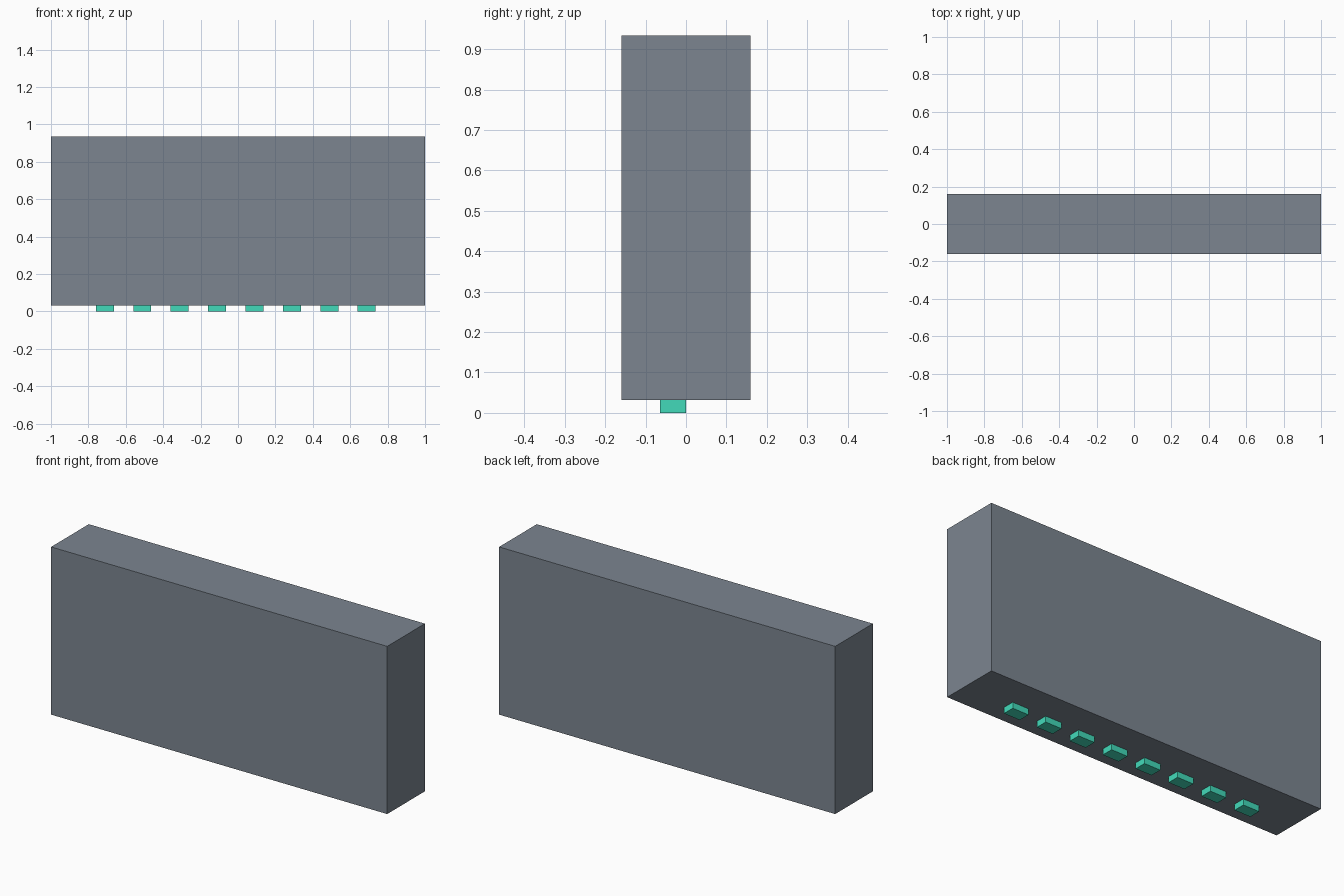
import bpy

if "Cube" in bpy.data.objects:
    bpy.data.objects.remove(bpy.data.objects["Cube"])


def make_material(name, colour):
    mat = bpy.data.materials.new(name)
    mat.diffuse_color = (*colour, 1)
    mat.use_nodes = True
    mat.node_tree.nodes["Principled BSDF"].inputs["Base Color"].default_value = mat.diffuse_color
    return mat


slate = make_material("slate", (0.20, 0.235, 0.28))
teal = make_material("teal", (0.055, 0.70, 0.49))


def box(name, lo, hi, material):
    """Axis-aligned box between two corners."""
    centre = [(a + b) / 2 for a, b in zip(lo, hi)]
    bpy.ops.mesh.primitive_cube_add(size=1, location=centre)
    obj = bpy.context.object
    obj.name = name
    obj.scale = [b - a for a, b in zip(lo, hi)]
    bpy.ops.object.transform_apply(location=False, rotation=False, scale=True)
    obj.data.materials.append(material)
    return obj


BASE_Z = 0.032

# Main slab
box("body", (-1, -0.16, BASE_Z), (1, 0.16, 0.934), slate)

# Row of small feet under the slab
for i in range(8):
    x = -0.76 + 0.2 * i
    box(f"foot_{i + 1}", (x, -0.064, 0), (x + 0.096, 0, BASE_Z), teal)
